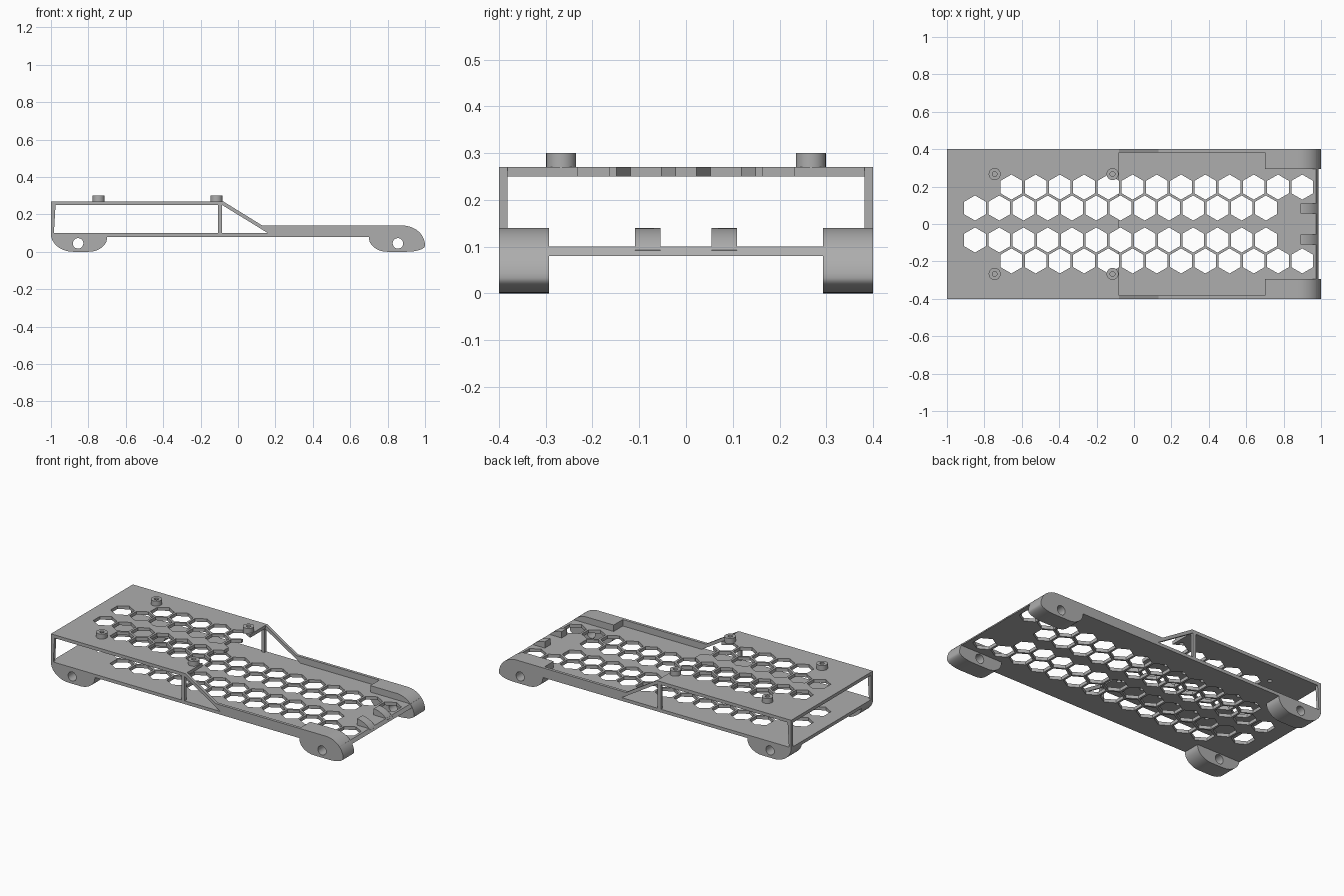
import bpy, bmesh
from math import sin, cos, pi, radians

cube = bpy.data.objects.get("Cube")
if cube:
    bpy.data.objects.remove(cube, do_unlink=True)

grey = bpy.data.materials.new("matte grey")
grey.use_nodes = True
grey.diffuse_color = (0.42, 0.42, 0.42, 1)
grey.node_tree.nodes["Principled BSDF"].inputs["Base Color"].default_value = (0.42, 0.42, 0.42, 1)


def finish(name, bm):
    bmesh.ops.recalc_face_normals(bm, faces=bm.faces)
    mesh = bpy.data.meshes.new(name)
    bm.to_mesh(mesh)
    bm.free()
    mesh.materials.append(grey)
    ob = bpy.data.objects.new(name, mesh)
    bpy.context.collection.objects.link(ob)
    return ob


def add_prism(bm, points, shift):
    """Extrude a 3D outline along shift."""
    face = bm.faces.new([bm.verts.new(p) for p in points])
    out = bmesh.ops.extrude_face_region(bm, geom=[face], use_keep_orig=True)
    verts = [v for v in out["geom"] if isinstance(v, bmesh.types.BMVert)]
    bmesh.ops.translate(bm, verts=verts, vec=shift)


def slab(name, profile, y0, y1):
    """Extrude an (x, z) profile from y0 to y1."""
    bm = bmesh.new()
    add_prism(bm, [(x, y0, z) for x, z in profile], (0, y1 - y0, 0))
    return finish(name, bm)


def arc(cx, cz, rx, rz, a0, a1, n=12):
    angles = [radians(a0 + (a1 - a0) * i / n) for i in range(n + 1)]
    return [(cx + rx * cos(a), cz + rz * sin(a)) for a in angles]


def ring(cx, cy, r, n, turn=0):
    return [(cx + r * cos(2 * pi * i / n + turn), cy + r * sin(2 * pi * i / n + turn)) for i in range(n)]


def cut(ob, cutter):
    mod = ob.modifiers.new("cut", "BOOLEAN")
    mod.object, mod.operation, mod.solver = cutter, "DIFFERENCE", "EXACT"
    bpy.context.view_layer.objects.active = ob
    bpy.ops.object.modifier_apply(modifier=mod.name)


def smooth(ob):
    bpy.ops.object.select_all(action="DESELECT")
    ob.select_set(True)
    bpy.context.view_layer.objects.active = ob
    bpy.ops.object.shade_smooth_by_angle(angle=radians(30))


# Cutters: honeycomb, screw holes and foot holes
PITCH = 0.1296
POSTS = [(x, y) for x in (-0.745, -0.115) for y in (-0.267, 0.267)]
bm = bmesh.new()
for side in (-1, 1):
    for start, y in ((-0.85, 0.0855), (-0.663, 0.1975)):
        if y > 0.1:
            start = -0.85 + 1.5 * PITCH
        for i in range(13):
            hexagon = ring(start + i * PITCH, side * y, 0.067, 6, pi / 6)
            add_prism(bm, [(a, b, 0.02) for a, b in hexagon], (0, 0, 0.4))
honeycomb = finish("honeycomb_cutter", bm)

bm = bmesh.new()
for x, y in POSTS:
    add_prism(bm, [(a, b, 0.2) for a, b in ring(x, y, 0.013, 20)], (0, 0, 0.2))
screw_holes = finish("screw_hole_cutter", bm)

bm = bmesh.new()
for x in (-0.855, 0.855):
    add_prism(bm, [(a, -0.5, b) for a, b in ring(x, 0.045, 0.028, 32)], (0, 1, 0))
foot_holes = finish("foot_hole_cutter", bm)

# Plates
base = slab("base_plate", [(-1, 0.08), (0.987, 0.08), (0.974, 0.1), (-1, 0.1)], -0.4, 0.4)
cut(base, honeycomb)
top = slab("top_plate", [(-1, 0.25), (-0.08, 0.25), (-0.08, 0.27), (-1, 0.27)], -0.4, 0.4)
cut(top, honeycomb)
cut(top, screw_holes)

# Screw posts on the top plate
for x, y in POSTS:
    bm = bmesh.new()
    add_prism(bm, [(a, b, 0.265) for a, b in ring(x, y, 0.032, 32)], (0, 0, 0.035))
    post = finish("screw_post", bm)
    cut(post, screw_holes)
    smooth(post)

# Foot outlines
nose = arc(0.88, 0.033, 0.12, 0.107, 0, 90, 16)
inner_curve = arc(0.8, 0.075, 0.1, 0.075, 180, 270)
rear_foot = inner_curve + arc(0.9, 0.033, 0.1, 0.033, 270, 360, 8)[:-1] + nose + [(0.7, 0.14)]
front_foot = arc(-0.88, 0.095, 0.12, 0.095, 180, 270) + arc(-0.8, 0.075, 0.1, 0.075, 270, 360)
front_foot += [(-0.7, 0.1), (-1, 0.1)]

# Side frame outlines
frame = {
    "end_post": [(-1, 0.09), (-0.985, 0.09), (-0.975, 0.26), (-1, 0.26)],
    "middle_post": [(-0.108, 0.09), (-0.085, 0.09), (-0.085, 0.26), (-0.108, 0.26)],
    "diagonal_brace": [(-0.085, 0.25), (0.16, 0.1), (0.195, 0.1), (-0.08, 0.27)],
    "side_rail": [(0.16, 0.1), (0.71, 0.1), (0.71, 0.14), (0.13, 0.14), (0.13, 0.118)],
}
tab = [(0.89, 0.09)] + [(0.979, 0.09)] + [p for p in nose if p[0] > 0.89 and p[1] > 0.092] + [(0.89, 0.139)]

for side, word in ((-1, "right"), (1, "left")):
    for name, outline in (("rear_foot", rear_foot), ("front_foot", front_foot)):
        foot = slab(f"{word}_{name}", outline, side * 0.293, side * 0.4)
        cut(foot, foot_holes)
        smooth(foot)
    for name, outline in frame.items():
        slab(f"{word}_{name}", outline, side * 0.382, side * 0.4)
    smooth(slab(f"{word}_stop_tab", tab, side * 0.055, side * 0.109))

for cutter in (honeycomb, screw_holes, foot_holes):
    bpy.data.objects.remove(cutter, do_unlink=True)
